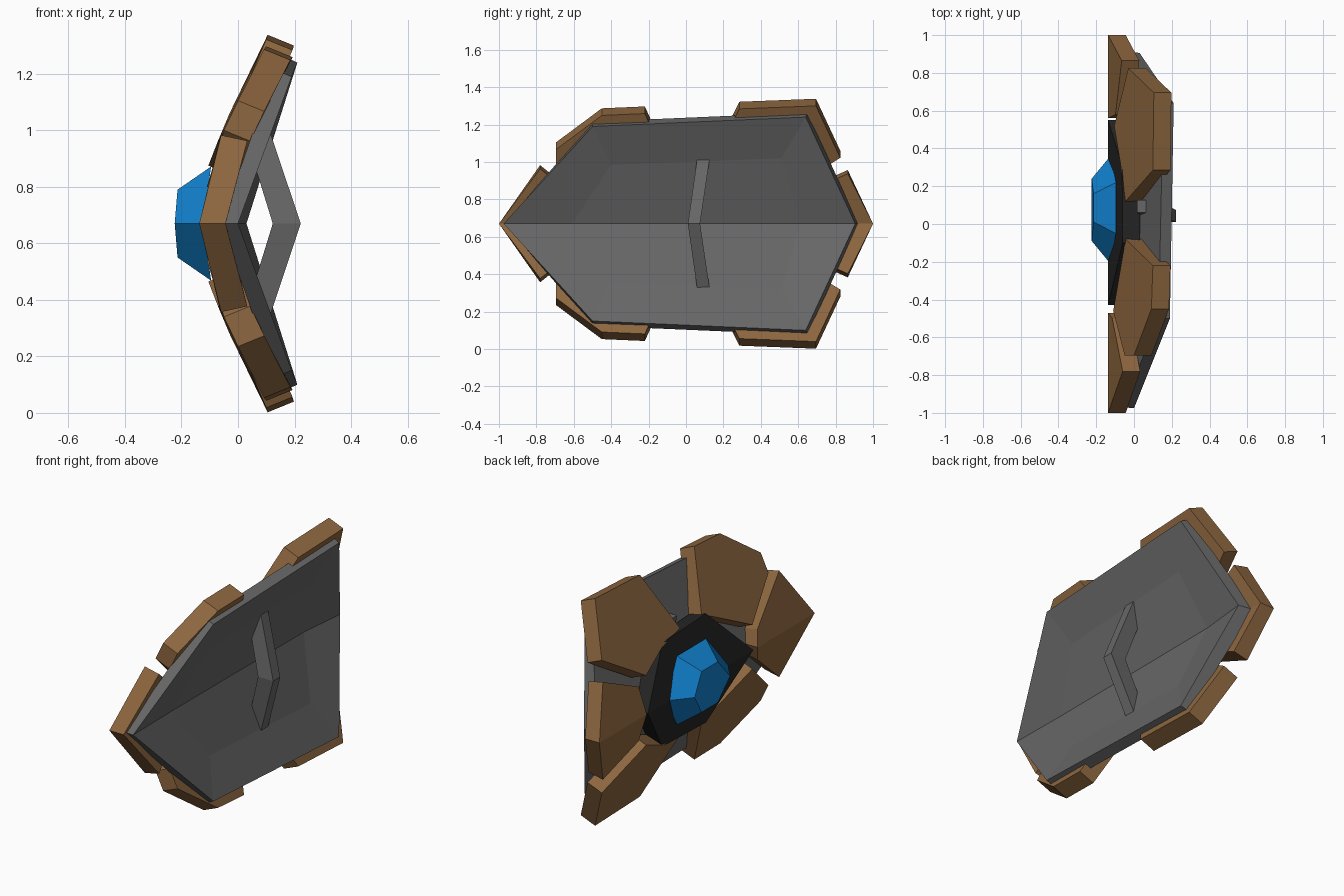
import bpy, bmesh

if "Cube" in bpy.data.objects:
    bpy.data.objects.remove(bpy.data.objects["Cube"])

MID = 0.67  # height of the centre ridge


def material(name, rgb):
    m = bpy.data.materials.new(name)
    m.diffuse_color = (*rgb, 1)
    m.use_nodes = True
    m.node_tree.nodes["Principled BSDF"].inputs["Base Color"].default_value = m.diffuse_color
    return m


wood = material("brown", (0.27, 0.135, 0.05))
steel = material("grey", (0.135, 0.135, 0.135))
dark = material("black", (0.018, 0.018, 0.018))
blue = material("blue", (0.006, 0.22, 0.62))


def part(name, rings, mat, closed=False):
    """Join rings of (y, z, x) points, cap both ends, mirror about the ridge.
    Open rings start and end on the ridge; closed rings stand clear of it."""
    bm = bmesh.new()
    loops = [[bm.verts.new((x, y, z - MID)) for y, z, x in r] for r in rings]
    n = len(rings[0])
    for a, b in zip(loops, loops[1:]):
        for i in range(n if closed else n - 1):
            j = (i + 1) % n
            bm.faces.new((a[i], a[j], b[j], b[i]))
    bm.faces.new(loops[0][::-1])
    bm.faces.new(loops[-1])
    bmesh.ops.mirror(bm, geom=bm.verts[:] + bm.edges[:] + bm.faces[:],
                     axis='Z', merge_dist=0.0005)
    bmesh.ops.recalc_face_normals(bm, faces=bm.faces[:])
    me = bpy.data.meshes.new(name)
    bm.to_mesh(me)
    bm.free()
    me.materials.append(mat)
    ob = bpy.data.objects.new(name, me)
    ob.location.z = MID
    bpy.context.collection.objects.link(ob)
    return ob


def thick(ring, dx=0.093, dz=0.038):
    """Outer face plus a copy pushed inward; ridge points stay on the ridge."""
    back = [(y, z if z == MID else z - dz, x + dx) for y, z, x in ring]
    return [ring, back]


# Bent shield body with a shallow hollow inside
part("shield_body", [
    [(-0.97, MID, -0.06), (-0.50, 1.215, 0.13), (0.65, 1.265, 0.155), (0.92, MID, -0.06)],
    [(-0.975, MID, 0.0), (-0.50, 1.19, 0.19), (0.64, 1.24, 0.21), (0.905, MID, 0.03)],
    [(-0.61, MID, -0.005), (-0.40, 0.985, 0.095), (0.51, 1.02, 0.115), (0.61, MID, 0.0)],
], steel)

# Armour plates over the two pointed ends
part("front_tip_plate", thick(
    [(-1.0, MID, -0.137), (-0.78, 0.983, -0.06), (-0.50, 0.76, -0.115), (-0.47, MID, -0.137)],
    dz=0.02), wood)
part("back_tip_plate", thick(
    [(0.56, MID, -0.137), (0.58, 0.83, -0.098), (0.865, 0.957, -0.065), (1.0, MID, -0.137)],
    dz=0.02), wood)

# Side armour plates, above and below the ridge
part("front_side_plates", thick(
    [(-0.22, 1.297, 0.10), (-0.45, 1.287, 0.092), (-0.695, 1.105, 0.0),
     (-0.695, 1.0, -0.05), (-0.46, 0.80, -0.11), (-0.08, 0.99, -0.045)]), wood, True)
part("back_side_plates", thick(
    [(0.285, 1.322, 0.10), (0.695, 1.338, 0.105), (0.825, 1.06, -0.03),
     (0.52, 0.875, -0.105), (0.32, 0.96, -0.072), (0.12, 0.985, -0.045)]), wood, True)

# Dark six-sided mount behind the gem
part("gem_mount", thick(
    [(-0.43, MID, -0.137), (-0.10, 0.99, -0.06), (0.31, 0.975, -0.063), (0.55, MID, -0.137)],
    dz=0.02), dark)

# Faceted gem
part("gem", [
    [(-0.21, MID, -0.125), (-0.05, 0.872, -0.095), (0.22, 0.872, -0.095), (0.36, MID, -0.125)],
    [(-0.09, MID, -0.224), (0.01, 0.79, -0.214), (0.16, 0.79, -0.214), (0.24, MID, -0.224)],
], blue)

# Bent grip across the hollow
part("handle", [
    [(0.01, MID, 0.123), (0.06, 1.02, 0.015), (0.06, 1.02, 0.105), (0.01, MID, 0.222)],
    [(0.075, MID, 0.123), (0.127, 1.02, 0.015), (0.127, 1.02, 0.105), (0.075, MID, 0.222)],
], steel)
